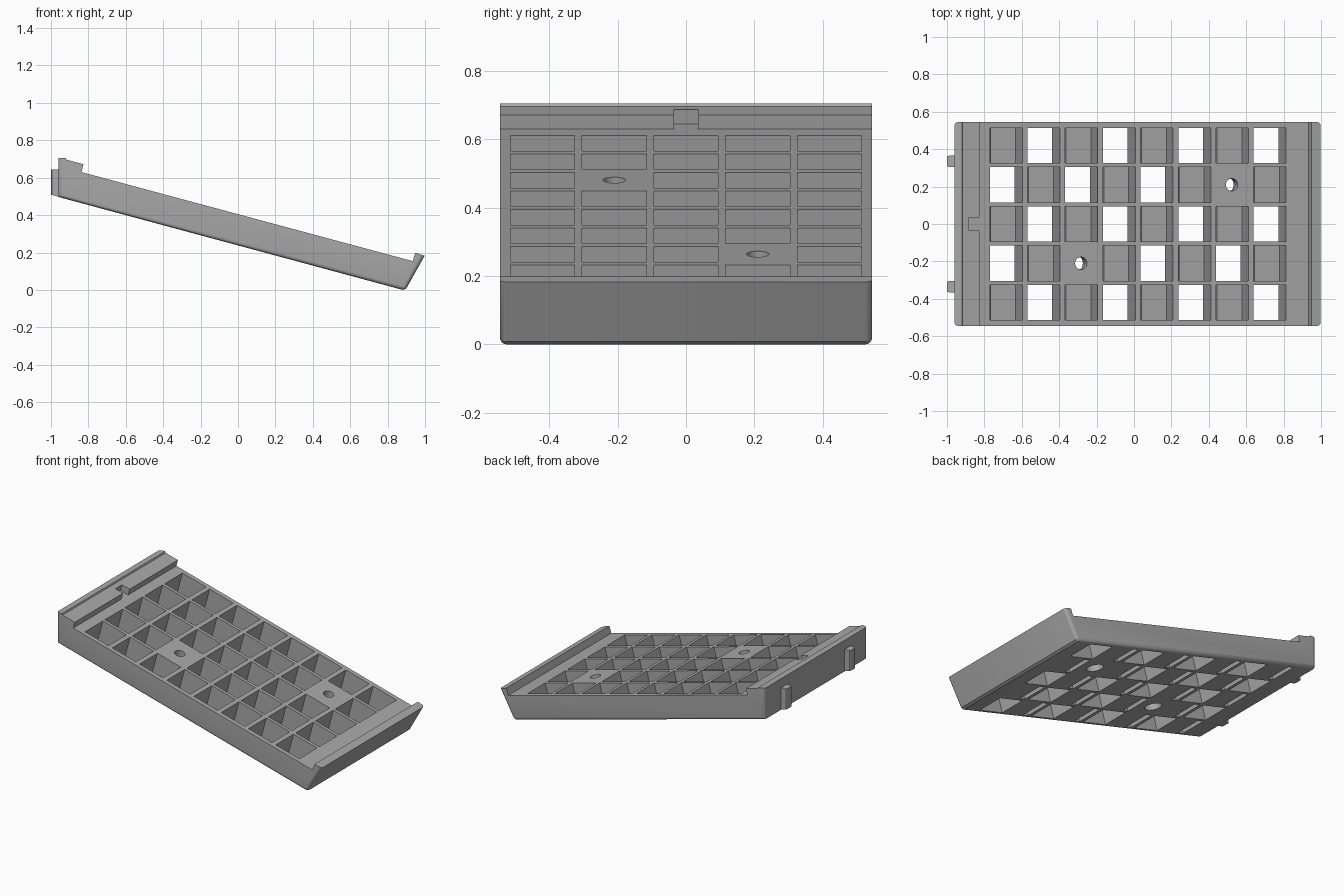
import bpy, bmesh, math
from mathutils import Matrix, Vector

if "Cube" in bpy.data.objects:
    bpy.data.objects.remove(bpy.data.objects["Cube"], do_unlink=True)

TILT = math.radians(15.04)
HALF = 0.545      # half the tray width
THICK = 0.157     # plate thickness, square to the slope
SLOPE = Matrix.Translation((0, 0, 0.405)) @ Matrix.Rotation(TILT, 4, 'Y')

grey = bpy.data.materials.new("mid grey")
grey.use_nodes = True
colour = (0.40, 0.40, 0.40, 1)
grey.diffuse_color = colour
grey.node_tree.nodes["Principled BSDF"].inputs["Base Color"].default_value = colour


def finish(name, bm):
    bmesh.ops.recalc_face_normals(bm, faces=bm.faces)
    mesh = bpy.data.meshes.new(name)
    bm.to_mesh(mesh)
    bm.free()
    mesh.materials.append(grey)
    obj = bpy.data.objects.new(name, mesh)
    bpy.context.collection.objects.link(obj)
    return obj


def extrude_profile(bm, points, y0, y1):
    face = bm.faces.new([bm.verts.new((x, y0, z)) for x, z in points])
    new = bmesh.ops.extrude_face_region(bm, geom=[face])["geom"]
    verts = [v for v in new if isinstance(v, bmesh.types.BMVert)]
    bmesh.ops.translate(bm, verts=verts, vec=(0, y1 - y0, 0))


def add_box(bm, lo, hi, frame=SLOPE):
    lo, hi = Vector(lo), Vector(hi)
    mat = frame @ Matrix.Translation((lo + hi) / 2) @ Matrix.Diagonal((*(hi - lo), 1))
    bmesh.ops.create_cube(bm, size=1, matrix=mat)


def add_cylinder(bm, u, y, radius, top, bottom):
    mat = SLOPE @ Matrix.Translation((u, y, (top + bottom) / 2))
    bmesh.ops.create_cone(bm, cap_ends=True, segments=32, radius1=radius,
                          radius2=radius, depth=top - bottom, matrix=mat)


# Sloping tray body with raised lips at both ends
profile = [(-0.96, 0.497), (0.882, 0.0), (0.90, 0.008), (0.998, 0.183),
           (0.948, 0.199), (0.934, 0.154), (-0.837, 0.63), (-0.826, 0.672),
           (-0.916, 0.696), (-0.92, 0.705), (-0.96, 0.705)]
bm = bmesh.new()
extrude_profile(bm, profile, -HALF, HALF)
rounded = []
for e in bm.edges:
    a, b = e.verts
    if abs(a.co.y - b.co.y) > 0.01:
        continue
    mid = (a.co + b.co) / 2
    below = mid.z < 0.33 - mid.x * 0.2688          # long lower edges
    end = mid.x < -0.95 or (mid.x > 0.88 and abs(a.co.z - b.co.z) > 0.1)
    if below or end:
        rounded.append(e)
bmesh.ops.bevel(bm, geom=rounded, offset=0.02, segments=4, profile=0.5, affect='EDGES')
tray = finish("tray_body", bm)

# Cutters: pockets in a chequer of open and floored cells, and two screw holes
pockets = bmesh.new()
slits = bmesh.new()
bores = bmesh.new()
for row in range(5):
    y = 0.42 - 0.21 * row
    for col in range(8):
        u = (-0.684 + 0.2015 * col) / math.cos(TILT)
        if (row, col) in ((1, 6), (3, 2)):
            hole = u - 0.002
            add_cylinder(pockets, hole, y, 0.033, 0.05, -0.08)
            add_cylinder(bores, hole, y, 0.053, -0.06, -0.25)
            continue
        closed = (row + col) % 2 == 0
        depth = THICK - 0.02 if closed else 0.25
        add_box(pockets, (u - 0.09, y - 0.094, -depth), (u + 0.09, y + 0.094, 0.02))
        if closed:
            add_box(slits, (u - 0.09, y - 0.094, -0.25), (u - 0.048, y + 0.094, -0.1))
# Catch notch in the upper lip
add_box(bores, (-0.862, -0.035, 0.0), (-0.80, 0.035, 0.07),
        Matrix.Translation((0, 0, 0.405)) @ Matrix.Rotation(TILT, 4, 'Y')
        @ Matrix.Translation((-0.063, 0, 0)))

for name, cut in (("pocket_cutter", pockets), ("slit_cutter", slits), ("bore_cutter", bores)):
    cutter = finish(name, cut)
    cutter.hide_render = True
    mod = tray.modifiers.new(name, 'BOOLEAN')
    mod.operation = 'DIFFERENCE'
    mod.solver = 'EXACT'
    mod.object = cutter
    bpy.context.view_layer.objects.active = tray
    bpy.ops.object.modifier_apply(modifier=name)
    bpy.data.objects.remove(cutter, do_unlink=True)

# Hanging tabs on the high end
tabs = []
for name, y in (("left_tab", 0.335), ("right_tab", -0.335)):
    bm = bmesh.new()
    extrude_profile(bm, [(-1, 0.509), (-0.955, 0.497), (-0.955, 0.645), (-1, 0.645)],
                    y - 0.03, y + 0.03)
    corners = [e for e in bm.edges if all(v.co.x < -0.99 for v in e.verts)
               and abs(e.verts[0].co.z - e.verts[1].co.z) > 0.1]
    bmesh.ops.bevel(bm, geom=corners, offset=0.01, segments=3, profile=0.5, affect='EDGES')
    tabs.append(finish(name, bm))

# Smooth the rounded edges only
bpy.ops.object.select_all(action='DESELECT')
for obj in [tray] + tabs:
    obj.select_set(True)
bpy.context.view_layer.objects.active = tray
bpy.ops.object.shade_smooth_by_angle(angle=math.radians(30))
